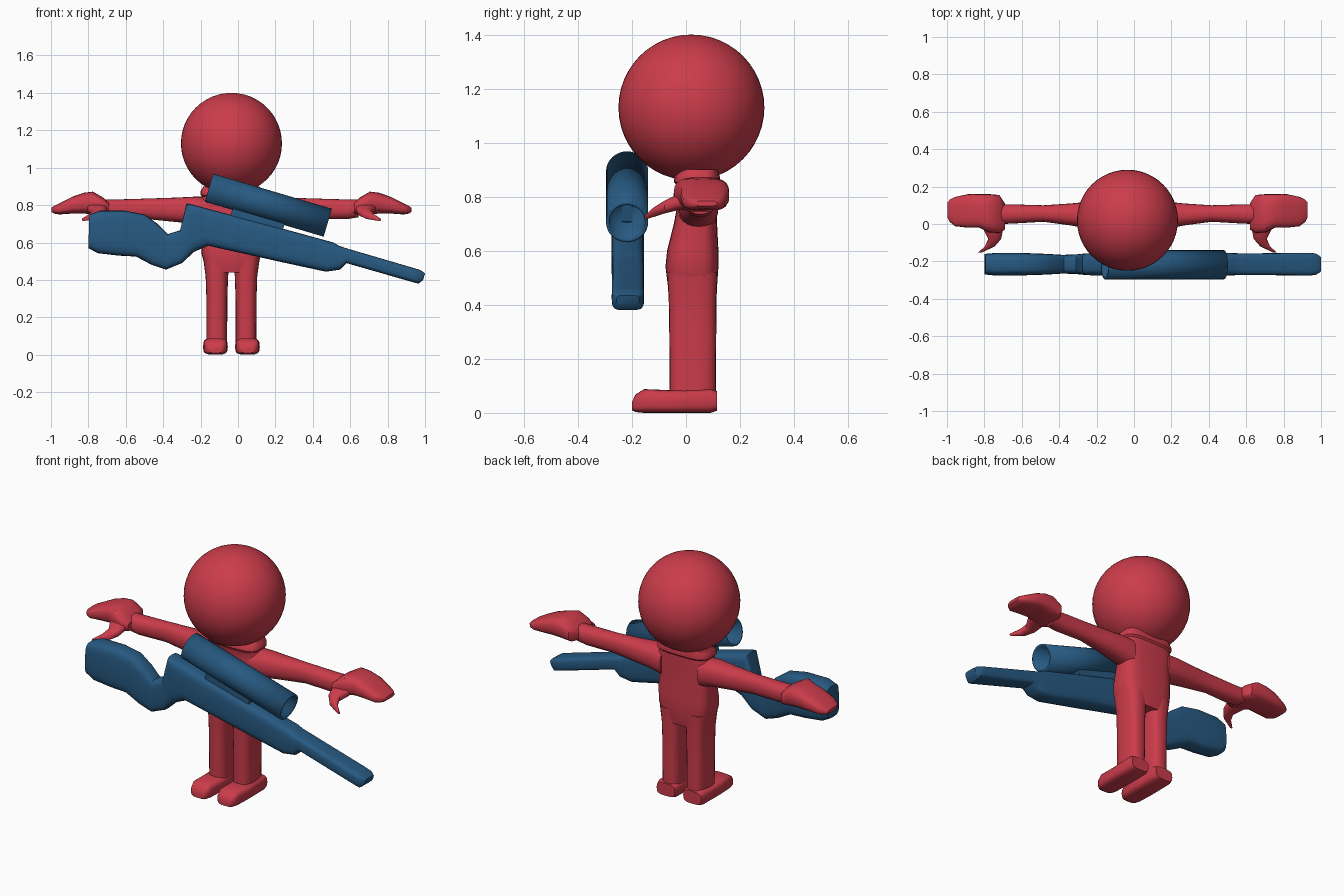
import bpy, bmesh, math
from mathutils import Vector

CX = -0.035   # figure's mirror plane
GY = -0.215   # rifle's centre plane


def material(name, rgb):
    m = bpy.data.materials.new(name)
    m.diffuse_color = (*rgb, 1)
    return m


RED = material("red", (0.6, 0.045, 0.07))
BLUE = material("blue", (0.02, 0.1, 0.22))


def finish(ob, mat, angle=40):
    ob.data.materials.append(mat)
    bpy.ops.object.select_all(action='DESELECT')
    ob.select_set(True)
    bpy.context.view_layer.objects.active = ob
    bpy.ops.object.shade_smooth_by_angle(angle=math.radians(angle))
    return ob


def loft(name, sections, mat, n=2.5, sides=24):
    """Skin superellipse rings; each section is (point, opposite point, half-width vector)."""
    bm = bmesh.new()
    rings = []
    for a, b, w in sections:
        a, b, w = Vector(a), Vector(b), Vector(w)
        c, u = (a + b) / 2, (a - b) / 2
        ring = []
        for i in range(sides):
            t = 2 * math.pi * i / sides
            p, q = (math.copysign(abs(f(t)) ** (2 / n), f(t)) for f in (math.cos, math.sin))
            ring.append(bm.verts.new(c + u * p + w * q))
        rings.append(ring)
    for r, s in zip(rings, rings[1:]):
        for i in range(sides):
            j = (i + 1) % sides
            bm.faces.new((r[i], r[j], s[j], s[i]))
    bm.faces.new(rings[0])
    bm.faces.new(rings[-1])
    bmesh.ops.recalc_face_normals(bm, faces=bm.faces)
    me = bpy.data.meshes.new(name)
    bm.to_mesh(me)
    bm.free()
    ob = bpy.data.objects.new(name, me)
    bpy.context.collection.objects.link(ob)
    return finish(ob, mat)


# Head
bpy.ops.mesh.primitive_uv_sphere_add(segments=48, ring_count=24, radius=0.27,
                                     location=(CX, 0.02, 1.13))
bpy.context.object.name = "head"
finish(bpy.context.object, RED)

# Torso with collar: z, half width, front y, back y
torso = [(0.44, 0.125, -0.06, 0.11), (0.47, 0.14, -0.067, 0.115), (0.54, 0.16, -0.076, 0.12),
         (0.60, 0.162, -0.07, 0.12), (0.70, 0.16, -0.045, 0.115), (0.78, 0.165, -0.03, 0.115),
         (0.83, 0.16, -0.03, 0.115), (0.845, 0.155, -0.035, 0.115), (0.855, 0.165, -0.045, 0.125),
         (0.875, 0.165, -0.042, 0.125), (0.90, 0.15, -0.025, 0.12)]
loft("torso", [((CX, y0, z), (CX, y1, z), (hw, 0, 0)) for z, hw, y0, y1 in torso], RED, 3.5)

# Limb profiles
arm = [(0.12, -0.03, 0.12, 0.68, 0.845), (0.20, -0.028, 0.12, 0.70, 0.845),
       (0.30, -0.008, 0.11, 0.71, 0.84), (0.45, 0.012, 0.10, 0.725, 0.835),
       (0.62, 0.002, 0.105, 0.725, 0.83), (0.68, 0.0, 0.105, 0.735, 0.83)]
hand = [(0.655, -0.03, 0.11, 0.755, 0.81), (0.685, -0.048, 0.155, 0.745, 0.84),
        (0.74, -0.045, 0.16, 0.75, 0.872), (0.79, -0.02, 0.16, 0.755, 0.866),
        (0.85, -0.02, 0.16, 0.755, 0.845), (0.92, -0.012, 0.145, 0.75, 0.81),
        (0.95, 0.01, 0.13, 0.755, 0.795), (0.963, 0.035, 0.115, 0.765, 0.785)]
thumb = [(0.02, 0.67, 0.78, 0.76, 0.82), (-0.03, 0.665, 0.77, 0.75, 0.81),
         (-0.08, 0.675, 0.745, 0.738, 0.785), (-0.12, 0.71, 0.762, 0.725, 0.76),
         (-0.153, 0.78, 0.80, 0.715, 0.73)]
foot = [(-0.20, 0.035, 0.01, 0.04), (-0.187, 0.052, 0.003, 0.068), (-0.155, 0.062, 0, 0.088),
        (-0.06, 0.066, 0, 0.084), (0.09, 0.065, 0, 0.09), (0.115, 0.058, 0.008, 0.08)]

for s, side in ((1, "left"), (-1, "right")):
    for part, prof, n in (("arm", arm, 2.3), ("hand", hand, 3)):
        loft(f"{side}_{part}", [((CX + s * d, y0, (z0 + z1) / 2), (CX + s * d, y1, (z0 + z1) / 2),
                                 (0, 0, (z1 - z0) / 2)) for d, y0, y1, z0, z1 in prof], RED, n)
    loft(f"{side}_thumb", [((CX + s * d0, y, (z0 + z1) / 2), (CX + s * d1, y, (z0 + z1) / 2),
                            (0, 0, (z1 - z0) / 2)) for y, d0, d1, z0, z1 in thumb], RED)
    lx = CX + s * 0.078
    loft(f"{side}_leg", [((lx, y0, z), (lx, y1, z), (hw, 0, 0)) for z, hw, y0, y1 in
                         ((0.04, 0.055, -0.06, 0.11), (0.3, 0.056, -0.062, 0.112),
                          (0.42, 0.06, -0.064, 0.113), (0.52, 0.074, -0.07, 0.117))], RED, 2.8)
    fx = CX + s * 0.0855
    loft(f"{side}_foot", [((fx, y, z0), (fx, y, z1), (hw, 0, 0)) for y, hw, z0, z1 in foot], RED, 3.5)

# Rifle body: top x, z, bottom x, z, half width
rifle = [(-0.795, 0.75, -0.80, 0.57, 0.055), (-0.74, 0.77, -0.75, 0.543, 0.06),
         (-0.605, 0.77, -0.64, 0.53, 0.06), (-0.50, 0.75, -0.545, 0.525, 0.058),
         (-0.43, 0.70, -0.46, 0.48, 0.054), (-0.375, 0.645, -0.385, 0.455, 0.05),
         (-0.31, 0.665, -0.30, 0.49, 0.053), (-0.275, 0.81, -0.235, 0.55, 0.058),
         (-0.26, 0.807, -0.16, 0.583, 0.06), (0.255, 0.67, 0.225, 0.497, 0.06),
         (0.51, 0.60, 0.47, 0.444, 0.06), (0.535, 0.585, 0.545, 0.455, 0.059),
         (0.57, 0.572, 0.58, 0.49, 0.058), (0.935, 0.465, 0.945, 0.385, 0.06),
         (0.975, 0.453, 0.965, 0.38, 0.058), (1.0, 0.435, 0.99, 0.40, 0.042)]
loft("rifle_body", [((xt, GY, zt), (xb, GY, zb), (0, hw, 0)) for xt, zt, xb, zb, hw in rifle],
     BLUE, 4)

# Scope tube, open at both ends
p, q = Vector((-0.155, GY - 0.003, 0.893)), Vector((0.48, GY - 0.003, 0.706))
bpy.ops.mesh.primitive_cylinder_add(vertices=32, radius=0.078, depth=(q - p).length,
                                    end_fill_type='NOTHING', location=(p + q) / 2,
                                    rotation=(q - p).to_track_quat('Z', 'Y').to_euler())
scope = bpy.context.object
scope.name = "scope"
finish(scope, BLUE)
wall = scope.modifiers.new("wall", 'SOLIDIFY')
wall.thickness = 0.012
wall.offset = -1

# Rail between scope and rifle
bpy.ops.mesh.primitive_cube_add(size=1, location=(0.105, GY, 0.722),
                                rotation=(0, math.radians(16.4), 0))
rail = bpy.context.object
rail.name = "scope_rail"
rail.scale = (0.29, 0.07, 0.055)
finish(rail, BLUE)
